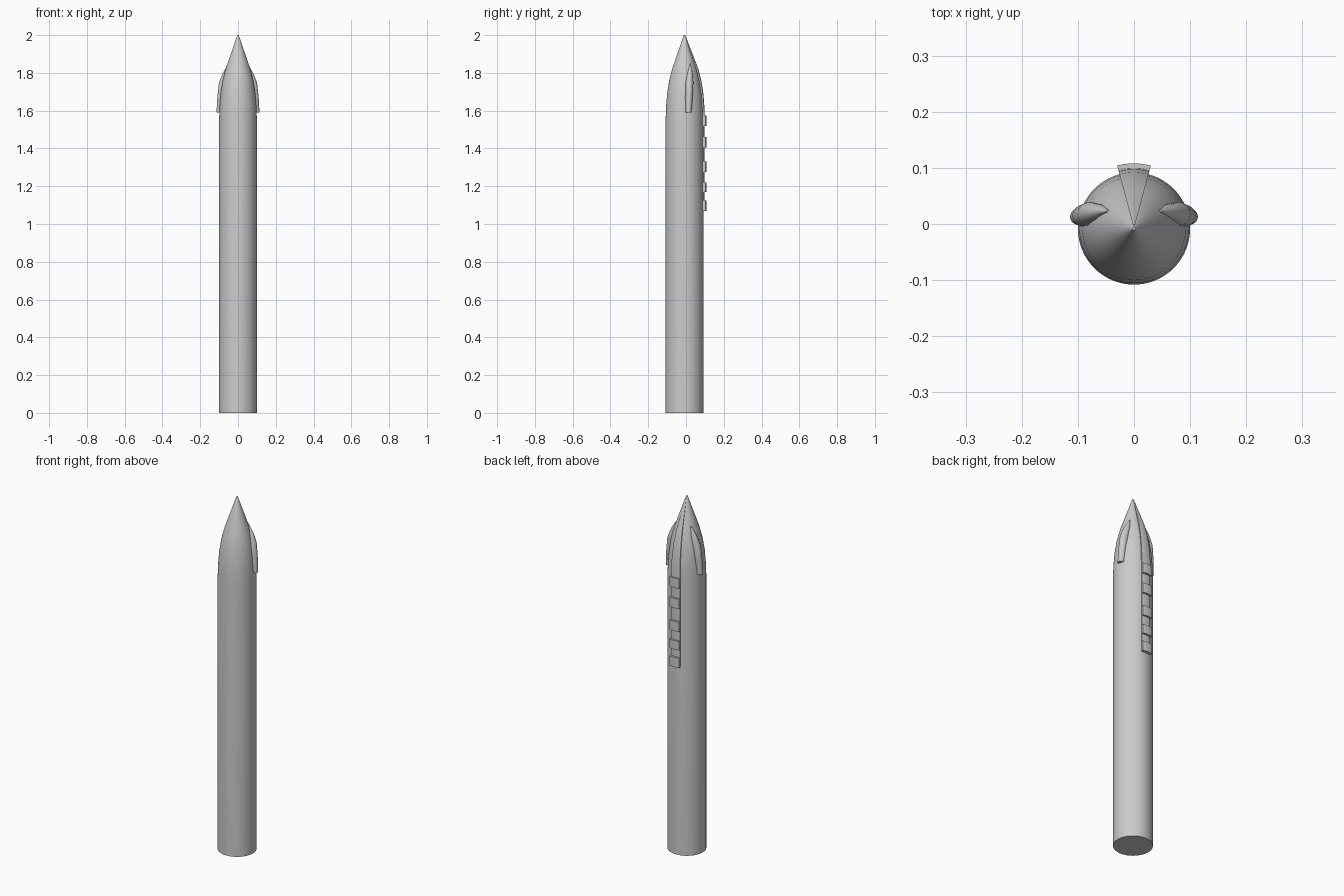
import bpy, bmesh, math

if "Cube" in bpy.data.objects:
    bpy.data.objects.remove(bpy.data.objects["Cube"])

CY = -0.008  # body axis offset in y
PROFILE = [(0.1, 1.55), (0.0975, 1.62), (0.092, 1.69), (0.081, 1.76),
           (0.064, 1.825), (0.006, 1.993)]


def finish(name, bm, angle=25):
    bmesh.ops.recalc_face_normals(bm, faces=bm.faces)
    me = bpy.data.meshes.new(name)
    bm.to_mesh(me)
    bm.free()
    ob = bpy.data.objects.new(name, me)
    bpy.context.collection.objects.link(ob)
    bpy.ops.object.select_all(action='DESELECT')
    ob.select_set(True)
    bpy.context.view_layer.objects.active = ob
    bpy.ops.object.shade_smooth_by_angle(angle=math.radians(angle))
    return ob


def loft(name, rings):
    """Skin closed rings of equal length and cap both ends."""
    bm = bmesh.new()
    loops = [[bm.verts.new(p) for p in ring] for ring in rings]
    n = len(loops[0])
    for a, b in zip(loops, loops[1:]):
        for i in range(n):
            j = (i + 1) % n
            bm.faces.new((a[i], a[j], b[j], b[i]))
    bm.faces.new(loops[0])
    bm.faces.new(loops[-1])
    return finish(name, bm)


def ellipse(x, y, z, rx, ry, n):
    return [(x + rx * math.cos(2 * math.pi * i / n),
             y + ry * math.sin(2 * math.pi * i / n), z) for i in range(n)]


def sector(z, r_in, r_out, half=15, n=8):
    """Slice of a ring centred on the back (+y)."""
    angles = [math.radians(90 - half + 2 * half * i / n) for i in range(n + 1)]
    outer = [(r_out * math.cos(a), CY + r_out * math.sin(a), z) for a in angles]
    inner = [(r_in * math.cos(a), CY + r_in * math.sin(a), z) for a in reversed(angles)]
    return outer + inner


# Body with pointed nose
loft("rocket_body", [ellipse(0, CY, z, r, r, 64)
                     for r, z in [(0.1, 0)] + PROFILE + [(0.003, 2.0)]])

# Raised spine over the back of the nose
loft("nose_spine", [sector(z, r * 0.85, r + 0.008 * min(1, r / 0.06))
                    for r, z in PROFILE])

# Cable duct down the back with raised clamps
loft("cable_duct", [sector(z, 0.09, 0.105) for z in (1.07, 1.56)])
for z0, z1 in [(1.07, 1.125), (1.17, 1.22), (1.275, 1.33), (1.405, 1.46), (1.52, 1.575)]:
    loft("duct_clamp", [sector(z, 0.09, 0.116) for z in (z0, z1)])

# Teardrop side pods: z, x, y, x radius, y radius
POD = [(1.59, 0.093, 0.013, 0.021, 0.016), (1.67, 0.088, 0.015, 0.0215, 0.020),
       (1.75, 0.078, 0.018, 0.0225, 0.021), (1.80, 0.062, 0.021, 0.018, 0.014),
       (1.85, 0.047, 0.023, 0.003, 0.002)]
for name, side in (("pod_right", 1), ("pod_left", -1)):
    loft(name, [ellipse(side * x, y, z, rx, ry, 24) for z, x, y, rx, ry in POD])
